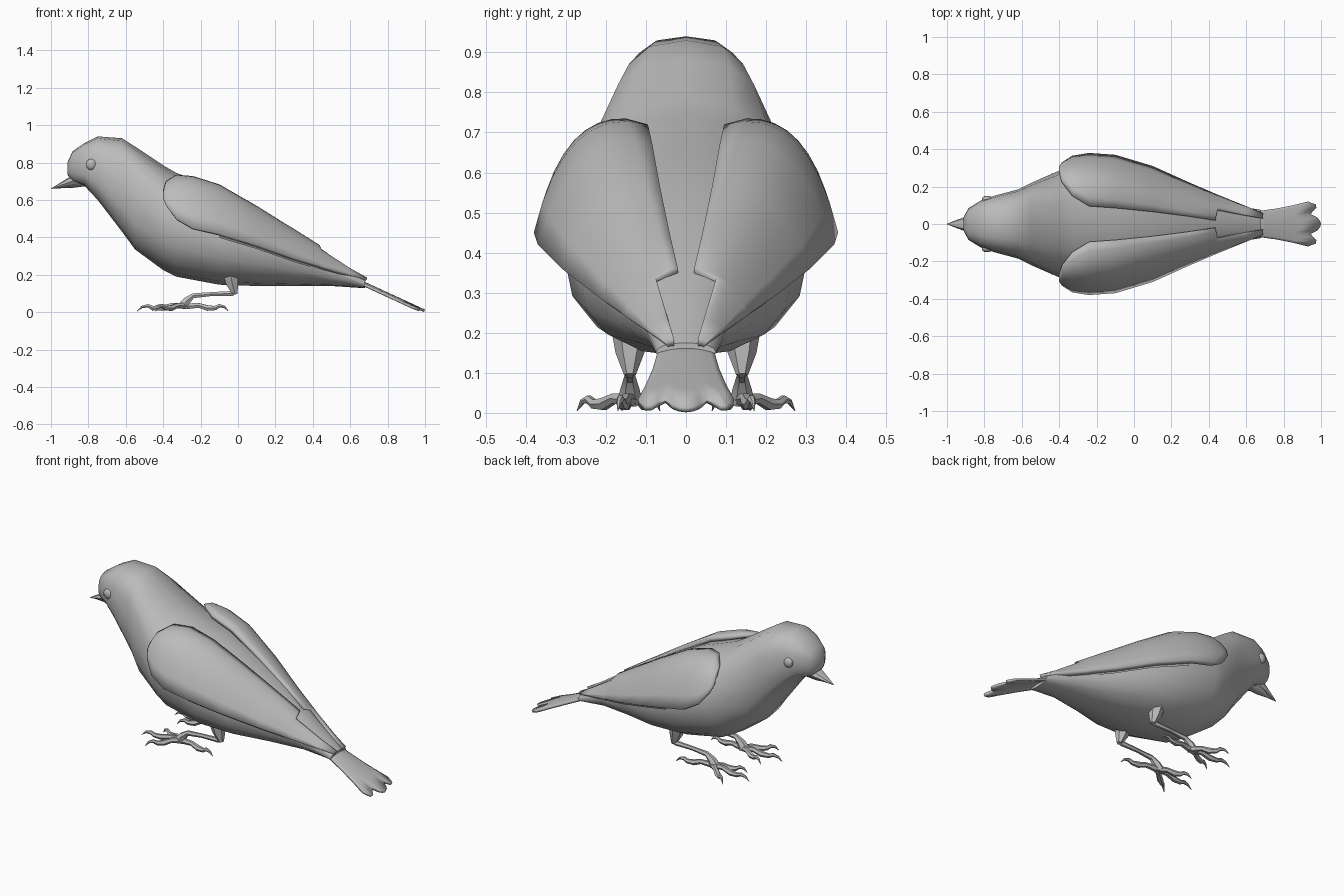
import bpy, bmesh, math
from mathutils import Vector

cube = bpy.data.objects.get("Cube")
if cube:
    bpy.data.objects.remove(cube)

grey = bpy.data.materials.new("plain grey")
grey.use_nodes = True
grey.diffuse_color = (0.5, 0.5, 0.5, 1)
grey.node_tree.nodes["Principled BSDF"].inputs["Base Color"].default_value = (0.5, 0.5, 0.5, 1)


def finish(name, bm, angle=40, thick=0, mirror=False):
    """Turn a bmesh into a smooth-shaded object, optionally thickened and mirrored."""
    bmesh.ops.recalc_face_normals(bm, faces=bm.faces)
    mesh = bpy.data.meshes.new(name)
    bm.to_mesh(mesh)
    bm.free()
    mesh.materials.append(grey)
    obj = bpy.data.objects.new(name, mesh)
    bpy.context.collection.objects.link(obj)
    bpy.ops.object.select_all(action='DESELECT')
    obj.select_set(True)
    bpy.context.view_layer.objects.active = obj
    bpy.ops.object.shade_smooth_by_angle(angle=math.radians(angle))
    if thick:
        mod = obj.modifiers.new("thickness", 'SOLIDIFY')
        mod.thickness = thick
        mod.offset = -1
    if mirror:
        mod = obj.modifiers.new("mirror", 'MIRROR')
        mod.use_axis = (False, True, False)
        mod.use_mirror_merge = False
    return obj


def loft(bm, rings, closed=True):
    """Skin a row of point lists; closed rings also get end caps."""
    rows = [[bm.verts.new(p) for p in ring] for ring in rings]
    n = len(rows[0])
    for a, b in zip(rows, rows[1:]):
        for i in range(n if closed else n - 1):
            j = (i + 1) % n
            bm.faces.new((a[i], a[j], b[j], b[i]))
    if closed:
        bm.faces.new(rows[0])
        bm.faces.new(rows[-1])


def tube(bm, points, radii, sides=6, squash=1.0):
    """Tapered limb along a path; squash flattens it vertically."""
    pts = [Vector(p) for p in points]
    rings = []
    for i, p in enumerate(pts):
        t = (pts[min(i + 1, len(pts) - 1)] - pts[max(i - 1, 0)]).normalized()
        side = t.cross(Vector((0, 0, 1))).normalized()
        up = side.cross(t)
        angles = [2 * math.pi * k / sides for k in range(sides)]
        rings.append([p + radii[i] * (side * math.cos(a) + up * math.sin(a) * squash) for a in angles])
    loft(bm, rings)


# Body and head: x, underside, top, half width
body = [(-.912, .735, .80, .035), (-.885, .70, .86, .085), (-.82, .675, .905, .125),
        (-.75, .60, .94, .15), (-.62, .43, .93, .185), (-.55, .335, .885, .22),
        (-.40, .225, .785, .285), (-.33, .19, .745, .30), (-.10, .147, .66, .305),
        (.10, .14, .555, .265), (.30, .14, .44, .18), (.50, .14, .30, .105), (.68, .128, .175, .075)]
rings = []
for x, low, top, w in body:
    mid = low + (top - low) * .48
    p = .75 if x < -.5 else .92
    ring = []
    for k in range(16):
        c, s = math.cos(math.pi * k / 8), math.sin(math.pi * k / 8)
        h = top - mid if s > 0 else mid - low
        ring.append((x, math.copysign(abs(c) ** p, c) * w, mid + math.copysign(abs(s) ** p, s) * h))
    rings.append(ring)
bm = bmesh.new()
loft(bm, rings)
finish("body", bm)

# Folded wings: x, then (y, z) of inner edge, crest and lower edge
wing = [(-.402, (.275, .65), (.292, .635), (.305, .61)),
        (-.385, (.22, .70), (.28, .665), (.33, .57)),
        (-.33, (.15, .735), (.28, .68), (.365, .50)),
        (-.24, (.095, .72), (.27, .68), (.38, .45)),
        (-.10, (.085, .675), (.25, .64), (.37, .42)),
        (.10, (.065, .565), (.20, .53), (.31, .36)),
        (.30, (.04, .445), (.14, .41), (.22, .29)),
        (.435, (.02, .36), (.10, .335), (.162, .25)),
        (.447, (.075, .335), (.11, .315), (.157, .245)),
        (.60, (.045, .235), (.07, .228), (.095, .203)),
        (.69, (.03, .185), (.045, .183), (.058, .178))]
rings = []
for x, a, m, b in wing:
    a, m, b = Vector(a), Vector(m), Vector(b)
    ctrl = 2 * m - (a + b) / 2
    arc = []
    for k in range(9):
        t = k / 8
        q = a * (1 - t) ** 2 + ctrl * 2 * t * (1 - t) + b * t * t
        arc.append((x, q.x, q.y))
    rings.append(arc)
bm = bmesh.new()
loft(bm, rings, closed=False)
finish("wings", bm, thick=.025, mirror=True)

# Flight feathers tucked below the wing edge
bm = bmesh.new()
loft(bm, [[(x, b[0] - .012, b[1] + .02), (x, b[0] - .03, b[1] - .022), (x, b[0] - .06, b[1] + .01)]
          for x, a, m, b in wing[4:8]] + [[(.67, .05, .18), (.67, .04, .17), (.67, .03, .18)]])
finish("flight_feathers", bm, mirror=True)

# Tail with three lobes; ends run from the centre outwards
ends = [1.0, .995, .98, .945, .958, .975, .972, .93]
rows = []
for t in (0, .25, .5, .75, 1):
    row = []
    for i in range(-7, 8):
        x = .60 + (ends[abs(i)] - .60) * t
        w = .07 + .05 * max(0, (x - .65) / .28) ** 1.5
        u = i / 7
        row.append((x, u * min(w, .122), .198 - .46 * (x - .60) - .012 * u * u))
    rows.append(row)
bm = bmesh.new()
loft(bm, rows, closed=False)
finish("tail", bm, thick=.014)

# Beak
bm = bmesh.new()
tube(bm, [(-.84, 0, .712), (-.90, 0, .696), (-1, 0, .66)], [.055, .04, .002], 8, .6)
finish("upper_beak", bm)
bm = bmesh.new()
tube(bm, [(-.82, 0, .693), (-.89, 0, .678), (-.97, 0, .663)], [.04, .028, .002], 8, .5)
finish("lower_beak", bm)

# Eyes
bm = bmesh.new()
bmesh.ops.create_uvsphere(bm, u_segments=10, v_segments=6, radius=.03)
bmesh.ops.scale(bm, vec=(1, .6, 1), verts=bm.verts)
bmesh.ops.translate(bm, vec=(-.785, .133, .79), verts=bm.verts)
finish("eyes", bm, mirror=True)

# Legs: feathered thigh, then the long shank bending down to the foot
bm = bmesh.new()
tube(bm, [(-.04, .14, .20), (-.03, .14, .15), (-.015, .14, .095)], [.045, .036, .015])
tube(bm, [(-.01, .14, .115), (-.03, .14, .10), (-.14, .14, .097), (-.24, .14, .088), (-.275, .14, .06), (-.295, .14, .03)],
     [.012, .015, .012, .015, .024, .03])
finish("legs", bm, mirror=True)

# Toes: three forward, one back, each ending in a curved claw
bm = bmesh.new()
start = Vector((-.275, .14, 0))
steps = [(0, .032, .018), (.3, .036, .014), (.5, .022, .017), (.68, .022, .013),
         (.78, .034, .011), (.9, .028, .007), (1, .005, .001)]
for tip in ((-.54, .16), (-.44, .272), (-.46, .065), (-.05, .17)):
    reach = Vector((tip[0], tip[1], 0)) - start
    tube(bm, [start + reach * f + Vector((0, 0, z)) for f, z, r in steps], [r for f, z, r in steps])
finish("toes", bm, mirror=True)
